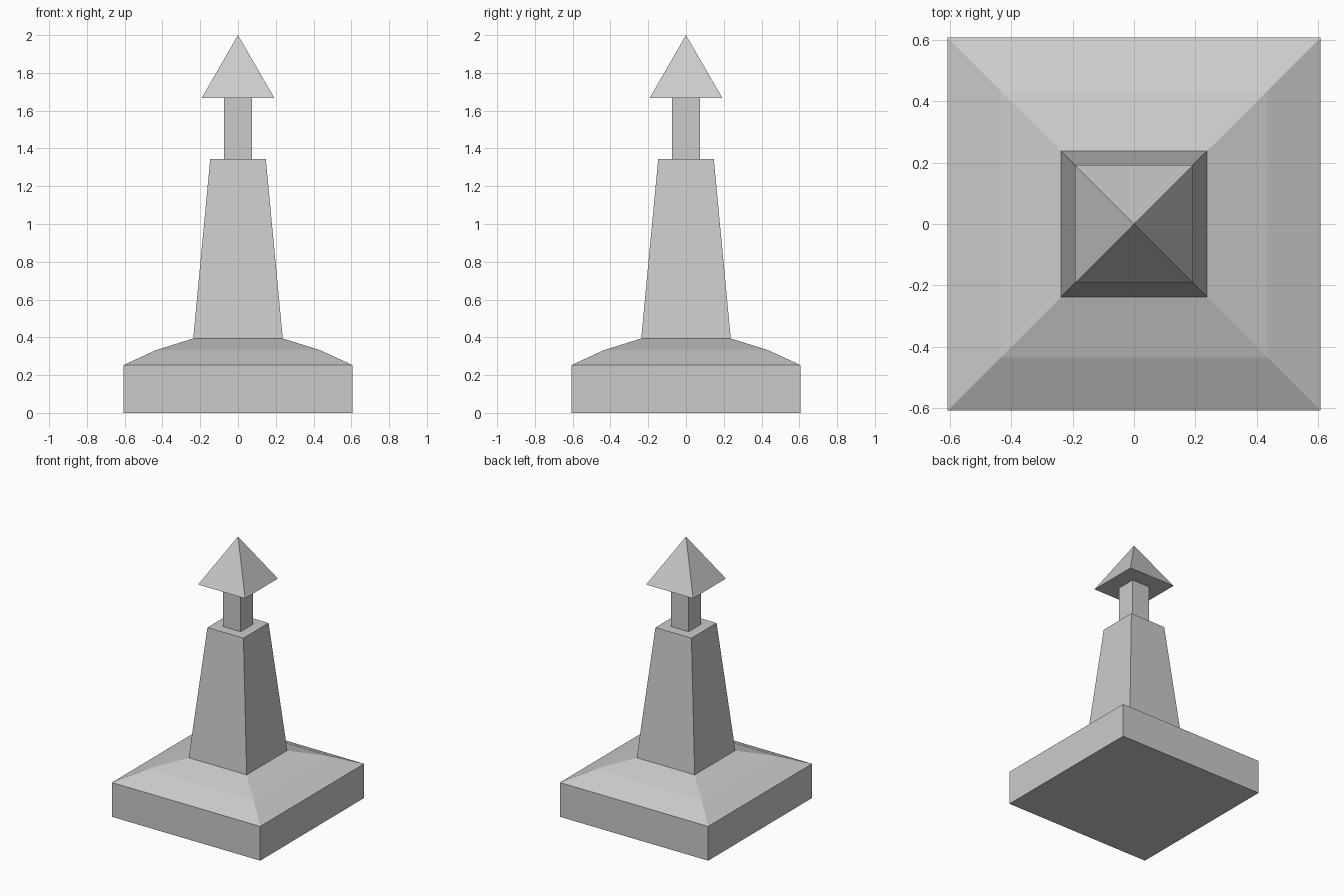
import bpy
import bmesh

if "Cube" in bpy.data.objects:
    bpy.data.objects.remove(bpy.data.objects["Cube"])


def square_loft(name, levels):
    """Stack square rings (half width, height) into a closed solid; half width 0 makes a point."""
    bm = bmesh.new()
    rings = []
    for h, z in levels:
        if h == 0:
            rings.append([bm.verts.new((0, 0, z))] * 4)
        else:
            rings.append([bm.verts.new((sx * h, sy * h, z))
                          for sx, sy in ((-1, -1), (1, -1), (1, 1), (-1, 1))])
    bm.faces.new(rings[0][::-1])
    for low, high in zip(rings, rings[1:]):
        for i in range(4):
            j = (i + 1) % 4
            corners = [low[i], low[j], high[j], high[i]]
            bm.faces.new(list(dict.fromkeys(corners)))
    if levels[-1][0] > 0:
        bm.faces.new(rings[-1])
    bmesh.ops.recalc_face_normals(bm, faces=bm.faces)
    mesh = bpy.data.meshes.new(name)
    bm.to_mesh(mesh)
    bm.free()
    obj = bpy.data.objects.new(name, mesh)
    bpy.context.collection.objects.link(obj)
    return obj


# Plinth with a two-step sloping top
square_loft("plinth", [(0.606, 0), (0.606, 0.253), (0.435, 0.332), (0.237, 0.394)])
# Tapered shaft
square_loft("shaft", [(0.237, 0.394), (0.147, 1.345)])
# Thin neck
square_loft("neck", [(0.073, 1.345), (0.073, 1.668)])
# Pyramid cap
square_loft("cap", [(0.192, 1.668), (0, 2.0)])
